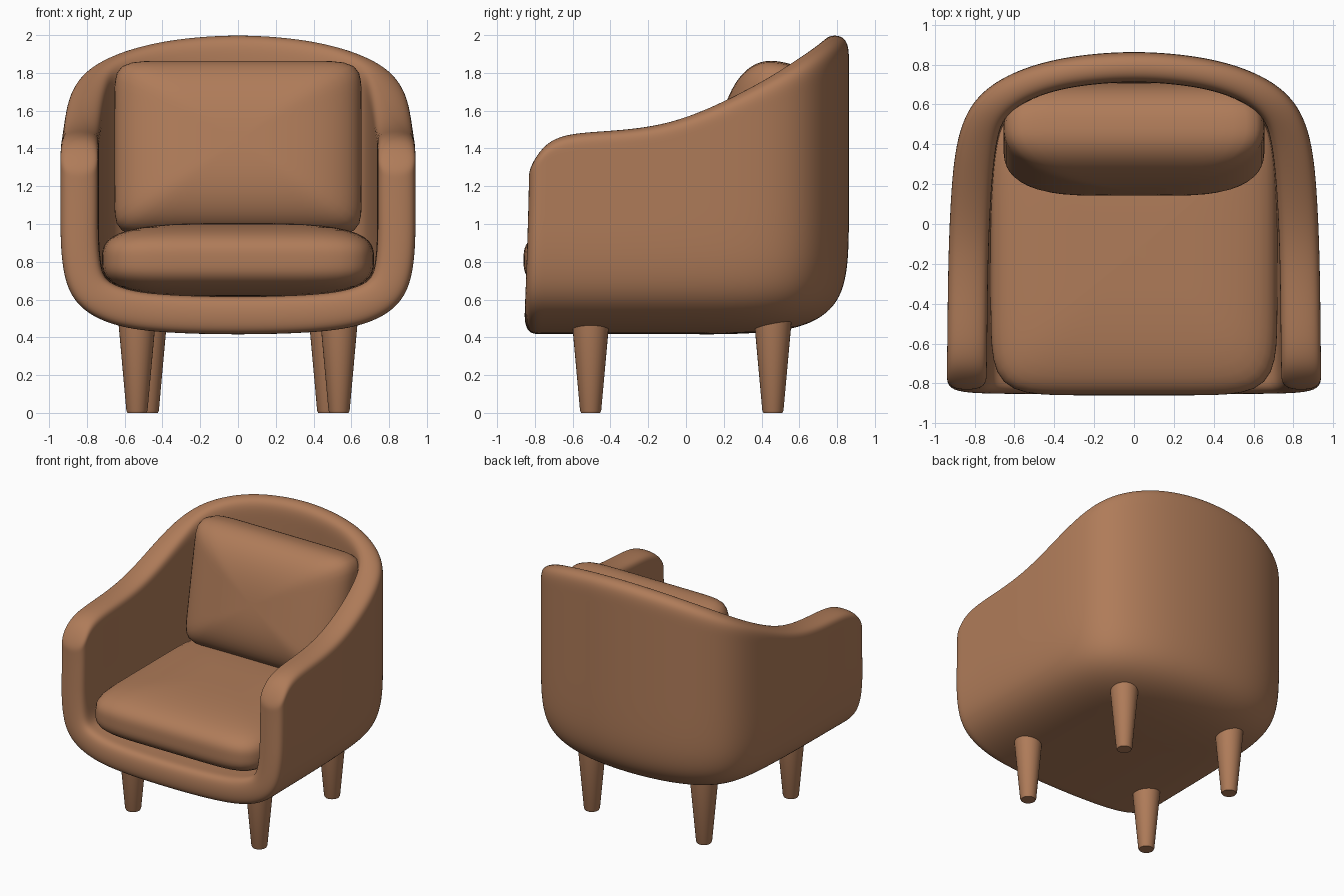
import bpy, bmesh, math
from mathutils import Matrix

if "Cube" in bpy.data.objects:
    bpy.data.objects.remove(bpy.data.objects["Cube"])

leather = bpy.data.materials.new("tan brown")
leather.diffuse_color = (0.43, 0.20, 0.10, 1)
leather.use_nodes = True
leather.node_tree.nodes["Principled BSDF"].inputs["Base Color"].default_value = leather.diffuse_color


def finish(name, bm, matrix=None):
    """Turn a bmesh into a smooth, coloured object."""
    me = bpy.data.meshes.new(name)
    if matrix:
        bm.transform(matrix)
    bm.to_mesh(me)
    bm.free()
    me.materials.append(leather)
    for p in me.polygons:
        p.use_smooth = True
    ob = bpy.data.objects.new(name, me)
    bpy.context.collection.objects.link(ob)
    return ob


# Tub shell: plan outline of the right half (x, y, rim height), mirrored
half = [(.94, -.835, 1.29), (.94, -.745, 1.44), (.937, -.6, 1.487),
        (.935, -.35, 1.497), (.93, -.1, 1.53), (.92, .12, 1.61),
        (.905, .32, 1.705), (.87, .5, 1.79), (.79, .645, 1.86),
        (.64, .75, 1.92), (.44, .82, 1.97), (.22, .855, 1.997), (0, .867, 2.007)]
path = half + [(-x, y, z) for x, y, z in reversed(half[:-1])]
# Underside and lower wall: (scale towards centre line, height)
lower = [(0, .415), (.33, .42), (.63, .442), (.83, .51), (.94, .61), (.985, .74), (1, .9)]

bm = bmesh.new()
cols = []
for x, y, top in path:
    yc = min(y, .1)
    rows = lower + [(1, .9 + (top - .9) * t) for t in (.3, .6, .86, 1)]
    col = []
    for k, z in rows:
        py = yc + (y - yc) * k
        if py < 0:                       # front edge leans forward at the base
            py *= 1 + .035 * max(0, 1.2 - z)
        col.append(bm.verts.new((x * k, py, z)))
    cols.append(col)
for a, b in zip(cols, cols[1:]):
    for j in range(len(a) - 1):
        bm.faces.new((a[j], b[j], b[j + 1], a[j + 1]))
bmesh.ops.remove_doubles(bm, verts=bm.verts, dist=.0005)
shell = finish("tub_shell", bm)
# Back wall is thinner than the arms
group = shell.vertex_groups.new(name="thickness")
for v in shell.data.vertices:
    thin = min(1, max(0, (v.co.y - .45) / .35)) if v.co.z > .7 else 0
    group.add([v.index], 1 - .24 * thin, 'REPLACE')
mod = shell.modifiers.new("thickness", 'SOLIDIFY')
mod.thickness = .2
mod.offset = -1
mod.use_even_offset = True
mod.vertex_group = "thickness"
mod = shell.modifiers.new("rounding", 'SUBSURF')
mod.levels = mod.render_levels = 3


def cushion(name, size, n_outline, n_profile, matrix, segs=96, rings=32):
    """Pillow: superellipse outline (local xy) with a superellipse thickness (local z)."""
    def radius(a, n):
        return (abs(math.cos(a)) ** n + abs(math.sin(a)) ** n) ** (-1 / n)
    bm = bmesh.new()
    loops = []
    for i in range(1, rings):
        p = -math.pi / 2 + math.pi * i / rings
        rp = radius(p, n_profile)
        loop = []
        for s in range(segs):
            a = math.tau * s / segs
            ra = radius(a, n_outline) * rp * math.cos(p)
            loop.append(bm.verts.new((size[0] * ra * math.cos(a),
                                      size[1] * ra * math.sin(a),
                                      size[2] * rp * math.sin(p))))
        loops.append(loop)
    for lo, hi in zip(loops, loops[1:]):
        for s in range(segs):
            t = (s + 1) % segs
            bm.faces.new((lo[s], lo[t], hi[t], hi[s]))
    for loop, z, flip in ((loops[0], -size[2], True), (loops[-1], size[2], False)):
        pole = bm.verts.new((0, 0, z))
        for s in range(segs):
            a, b = loop[s], loop[(s + 1) % segs]
            bm.faces.new((b, a, pole) if flip else (a, b, pole))
    return finish(name, bm, matrix)


# Seat and back cushions
cushion("seat_cushion", (.72, .72, .195), 7, 3.2, Matrix.Translation((0, -.14, .81)))
cushion("back_cushion", (.655, .465, .265), 11, 2.5,
        Matrix.Translation((0, .425, 1.40)) @ Matrix.Rotation(math.radians(80), 4, 'X'))


# Tapered legs
def leg(name, x, y):
    bm = bmesh.new()
    profile = [(.05, 0), (.056, .012), (.103, .53)]
    loops = [[bm.verts.new((x + r * math.cos(math.tau * s / 32),
                            y + r * math.sin(math.tau * s / 32), z))
              for s in range(32)] for r, z in profile]
    for lo, hi in zip(loops, loops[1:]):
        for s in range(32):
            t = (s + 1) % 32
            bm.faces.new((lo[s], lo[t], hi[t], hi[s]))
    bm.faces.new(loops[0][::-1])
    bm.faces.new(loops[-1])
    ob = finish(name, bm)
    bpy.ops.object.select_all(action='DESELECT')
    ob.select_set(True)
    bpy.context.view_layer.objects.active = ob
    bpy.ops.object.shade_smooth_by_angle(angle=math.radians(35))


for side, sx in (("right", 1), ("left", -1)):
    leg("front_leg_" + side, sx * .535, -.505)
    leg("back_leg_" + side, sx * .475, .46)
